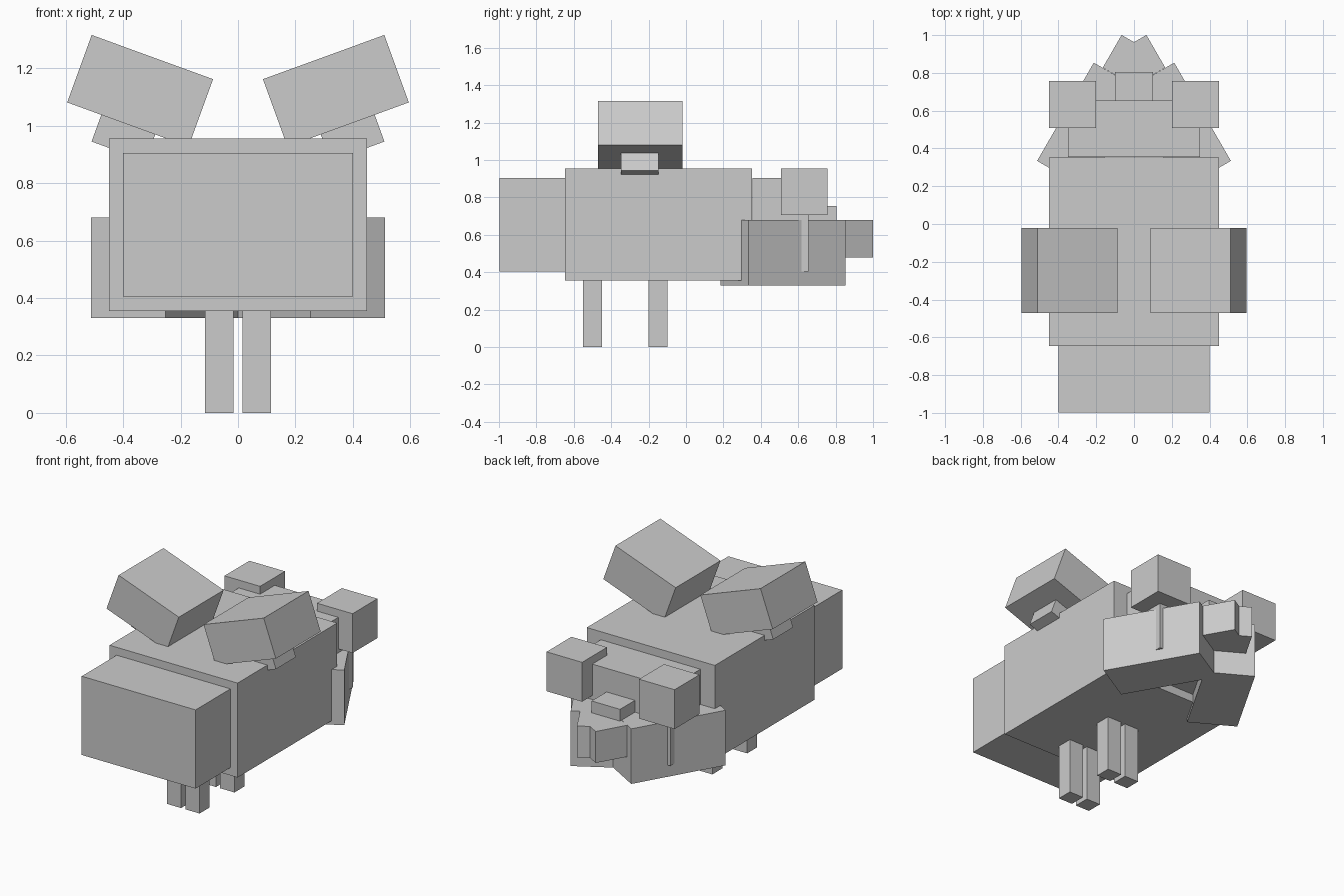
import bpy
from math import radians
from mathutils import Euler

if "Cube" in bpy.data.objects:
    bpy.data.objects.remove(bpy.data.objects["Cube"])


def box(name, center, size, rot=(0, 0, 0)):
    """Flat-faced box with given centre, full size and rotation in degrees."""
    bpy.ops.mesh.primitive_cube_add(size=1, location=center,
                                    rotation=Euler([radians(a) for a in rot]))
    ob = bpy.context.object
    ob.name = name
    ob.scale = size
    return ob


def pair(name, center, size, rot=(0, 0, 0)):
    """Box on the right plus its mirror image on the left."""
    x, y, z = center
    box(name + "_right", center, size, rot)
    box(name + "_left", (-x, y, z), size, (rot[0], -rot[1], -rot[2]))


# Trunk: main body, end block, head and nose share one centre height
box("body", (0, -0.147, 0.655), (0.9, 1.0, 0.6))
box("end_block", (0, -0.822, 0.655), (0.8, 0.35, 0.5))
box("head", (0, 0.505, 0.655), (0.7, 0.3, 0.5))
box("nose", (0, 0.73, 0.655), (0.2, 0.15, 0.2))

# Eyes with thin feelers hanging below
pair("eye", (0.325, 0.632, 0.83), (0.25, 0.25, 0.25))
pair("feeler", (0.325, 0.63, 0.58), (0.05, 0.05, 0.25))

# Jaws angled inwards, with narrower tips
pair("jaw", (0.233, 0.519, 0.505), (0.3, 0.6, 0.35), (0, 0, 30))
pair("jaw_tip", (0.029, 0.864, 0.58), (0.2, 0.2, 0.2), (0, 0, 30))

# Raised back blocks on short pegs
pair("back_block", (0.341, -0.245, 1.122), (0.45, 0.45, 0.25), (0, -20, 0))
pair("back_peg", (0.399, -0.247, 0.958), (0.2, 0.2, 0.1), (0, -20, 0))

# Legs
for label, y in (("front", -0.5), ("rear", -0.15)):
    pair(label + "_leg", (0.065, y, 0.178), (0.1, 0.1, 0.356))
